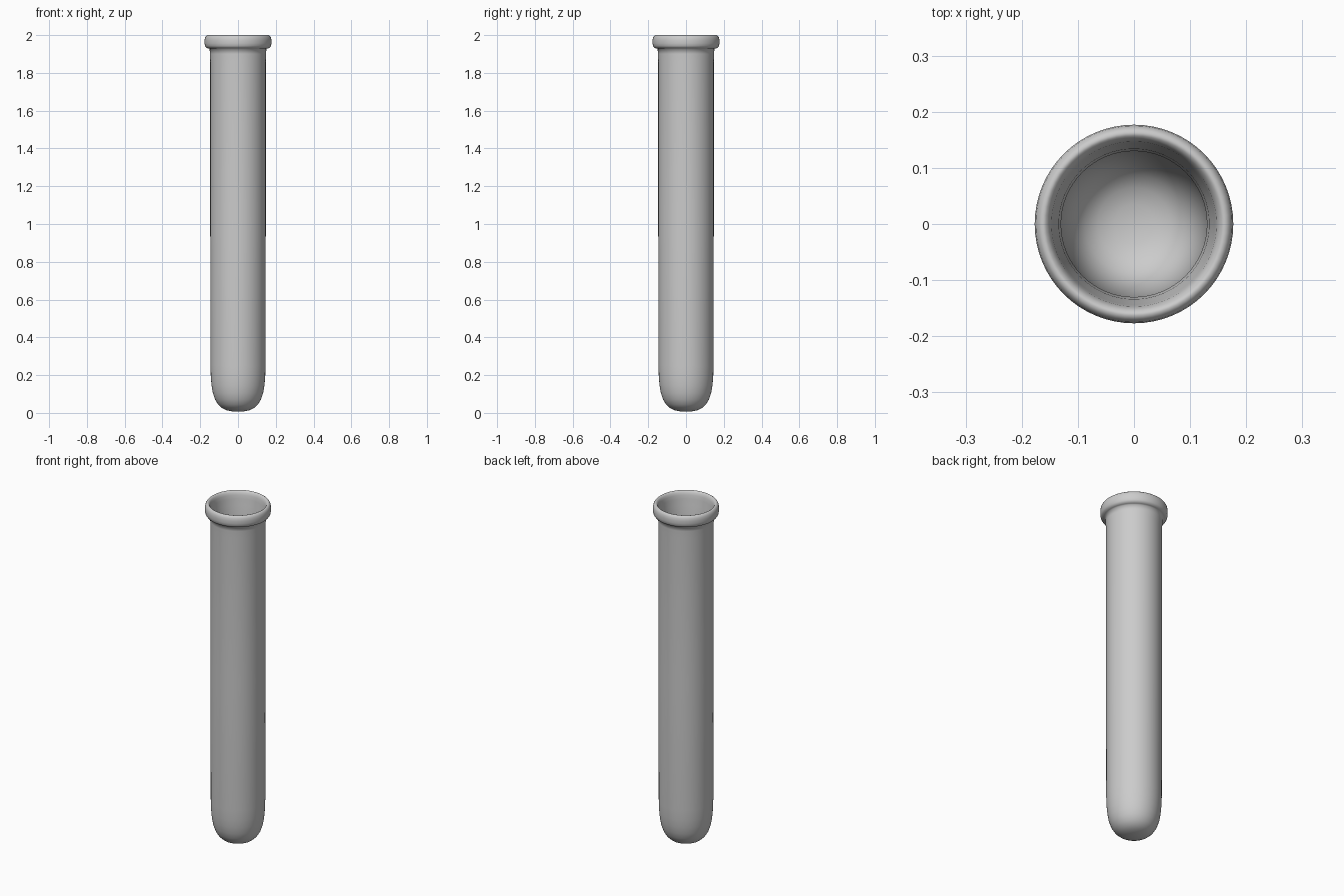
import bpy, bmesh, math

SEGMENTS = 64

# Cross-section (radius, height): outer base -> outer wall -> rolled lip -> inner wall -> inner base
outer = [(0, 0.006), (0.03, 0.008), (0.06, 0.014), (0.085, 0.026), (0.106, 0.045),
         (0.122, 0.072), (0.133, 0.105), (0.140, 0.145), (0.144, 0.19), (0.146, 0.25),
         (0.147, 1.0), (0.147, 1.86), (0.149, 1.90), (0.150, 1.928)]
lip = [(0.160, 1.930), (0.169, 1.934), (0.175, 1.943), (0.177, 1.957), (0.177, 1.972),
       (0.175, 1.986), (0.170, 1.995), (0.163, 2.0), (0.157, 1.998), (0.151, 1.990),
       (0.147, 1.977), (0.144, 1.955)]
inner = [(0.140, 1.92), (0.134, 1.88), (0.130, 1.82), (0.129, 1.0), (0.128, 0.25),
         (0.126, 0.19), (0.122, 0.145), (0.115, 0.108), (0.104, 0.078), (0.088, 0.055),
         (0.065, 0.038), (0.035, 0.029), (0, 0.026)]
profile = outer + lip + inner

# Tube: revolve the cross-section round z
bm = bmesh.new()
verts = [bm.verts.new((r, 0, z)) for r, z in profile]
edges = [bm.edges.new(pair) for pair in zip(verts, verts[1:])]
bmesh.ops.spin(bm, geom=verts + edges, cent=(0, 0, 0), axis=(0, 0, 1),
               angle=math.tau, steps=SEGMENTS, use_merge=False)
bmesh.ops.remove_doubles(bm, verts=bm.verts[:], dist=0.0001)
bmesh.ops.recalc_face_normals(bm, faces=bm.faces[:])
for face in bm.faces:
    face.smooth = True

mesh = bpy.data.meshes.new("test_tube")
bm.to_mesh(mesh)
bm.free()
tube = bpy.data.objects.new("test_tube", mesh)
bpy.context.collection.objects.link(tube)
